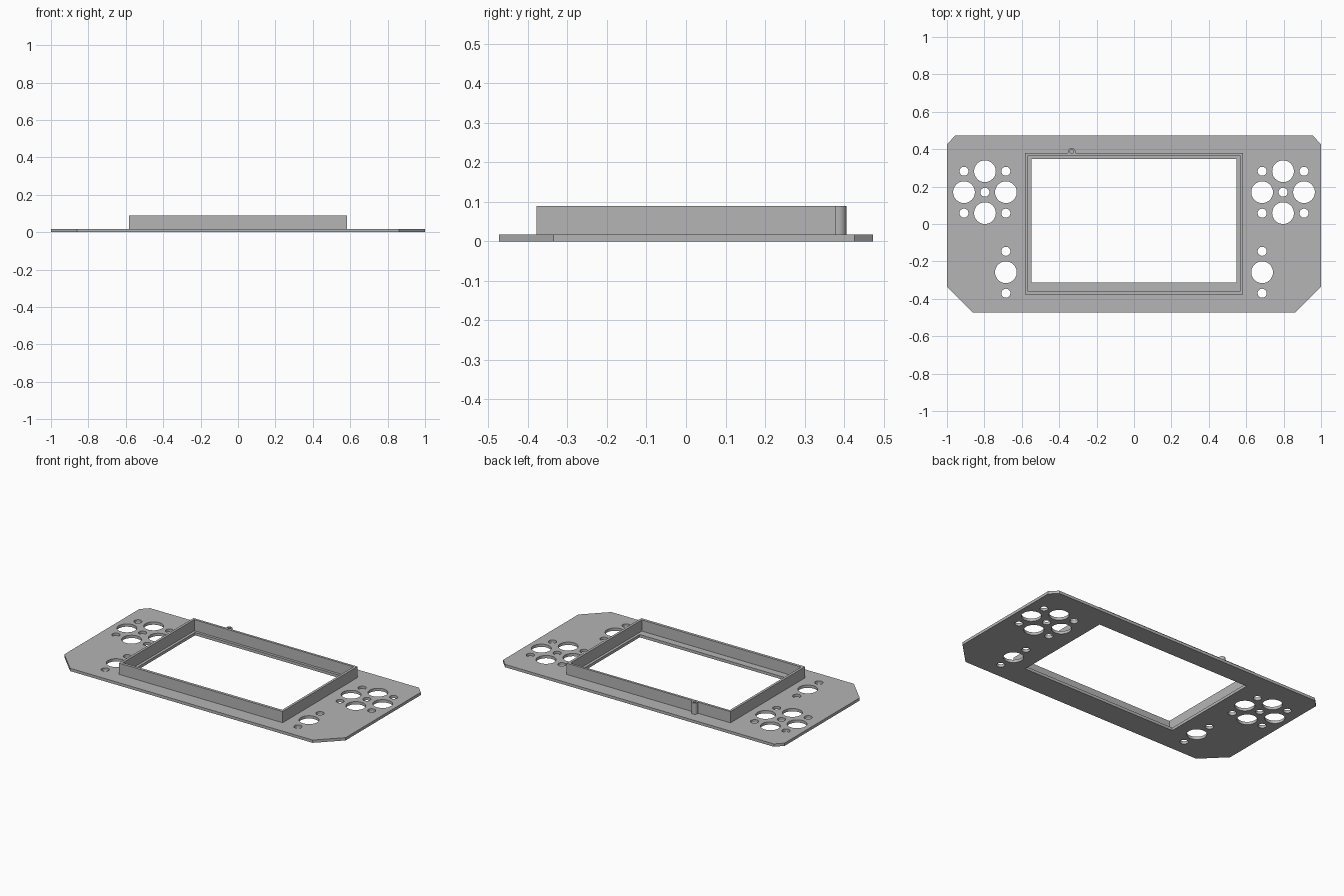
import bpy
import bmesh
from math import cos, sin, pi, radians

cube = bpy.data.objects.get("Cube")
if cube:
    bpy.data.objects.remove(cube, do_unlink=True)

grey = bpy.data.materials.new("plain grey")
grey.use_nodes = True
color = (0.46, 0.46, 0.46, 1)
grey.diffuse_color = color
grey.node_tree.nodes["Principled BSDF"].inputs["Base Color"].default_value = color


def arc(x, y, r, start=0.0, end=2 * pi, steps=48):
    """Points along an arc; a full circle drops its repeated end point."""
    full = end - start > 6.28
    count = steps if full else steps + 1
    angles = [start + (end - start) * i / steps for i in range(count)]
    return [(x + r * cos(a), y + r * sin(a)) for a in angles]


def rectangle(x0, x1, y0, y1):
    return [(x0, y0), (x1, y0), (x1, y1), (x0, y1)]


def extruded_profile(name, loops, z0, z1):
    """Extrude an outline with holes between two heights."""
    curve = bpy.data.curves.new(name, "CURVE")
    curve.dimensions = "2D"
    curve.fill_mode = "BOTH"
    curve.extrude = (z1 - z0) / 2
    for points in loops:
        spline = curve.splines.new("POLY")
        spline.points.add(len(points) - 1)
        for p, (x, y) in zip(spline.points, points):
            p.co = (x, y, 0, 1)
        spline.use_cyclic_u = True
    temp = bpy.data.objects.new(name + "_profile", curve)
    bpy.context.collection.objects.link(temp)
    graph = bpy.context.evaluated_depsgraph_get()
    mesh = bpy.data.meshes.new_from_object(temp.evaluated_get(graph))
    bpy.data.objects.remove(temp, do_unlink=True)

    bm = bmesh.new()
    bm.from_mesh(mesh)
    bmesh.ops.remove_doubles(bm, verts=bm.verts, dist=0.0001)
    bmesh.ops.translate(bm, verts=bm.verts, vec=(0, 0, (z0 + z1) / 2))
    bmesh.ops.recalc_face_normals(bm, faces=bm.faces)
    bm.to_mesh(mesh)
    bm.free()
    mesh.materials.clear()
    mesh.materials.append(grey)
    obj = bpy.data.objects.new(name, mesh)
    bpy.context.collection.objects.link(obj)
    bpy.ops.object.select_all(action="DESELECT")
    obj.select_set(True)
    bpy.context.view_layer.objects.active = obj
    bpy.ops.object.shade_smooth_by_angle(angle=radians(30))
    return obj


PLATE_TOP, WALL_TOP = 0.018, 0.09
BIG, SMALL, STEP = 0.058, 0.024, 0.112

# Face plate outline with clipped corners, and the screen opening
half = [(0.862, -0.473), (1, -0.335), (1, 0.427), (0.955, 0.473)]
outline = half + [(-x, y) for x, y in reversed(half)]
plate_loops = [outline, rectangle(-0.549, 0.549, -0.314, 0.348)]

# Button holes, mirrored on both sides
for side in (-1, 1):
    # Cross of four large holes with small ones between
    for i in (-1, 0, 1):
        for j in (-1, 0, 1):
            radius = BIG if abs(i) + abs(j) == 1 else SMALL
            plate_loops.append(arc(side * 0.797 + i * STEP, 0.17 + j * STEP, radius))
    # Single large hole with one small hole above and below
    for j in (-1, 0, 1):
        radius = SMALL if j else BIG
        plate_loops.append(arc(side * 0.685, -0.258 + j * STEP, radius))

extruded_profile("face_plate", plate_loops, 0, PLATE_TOP)

# Screen wall with a small hollow post on its back side
post_x = -0.333
wall = [(-0.582, -0.378), (0.582, -0.378), (0.582, 0.38), (post_x + 0.02, 0.38)]
wall += arc(post_x, 0.386, 0.02, 0, pi, 24)
wall += [(post_x - 0.02, 0.38), (-0.582, 0.38)]
wall_loops = [wall, rectangle(-0.566, 0.566, -0.36, 0.365),
              arc(post_x, 0.388, 0.01, steps=24)]
extruded_profile("screen_wall", wall_loops, PLATE_TOP, WALL_TOP)
